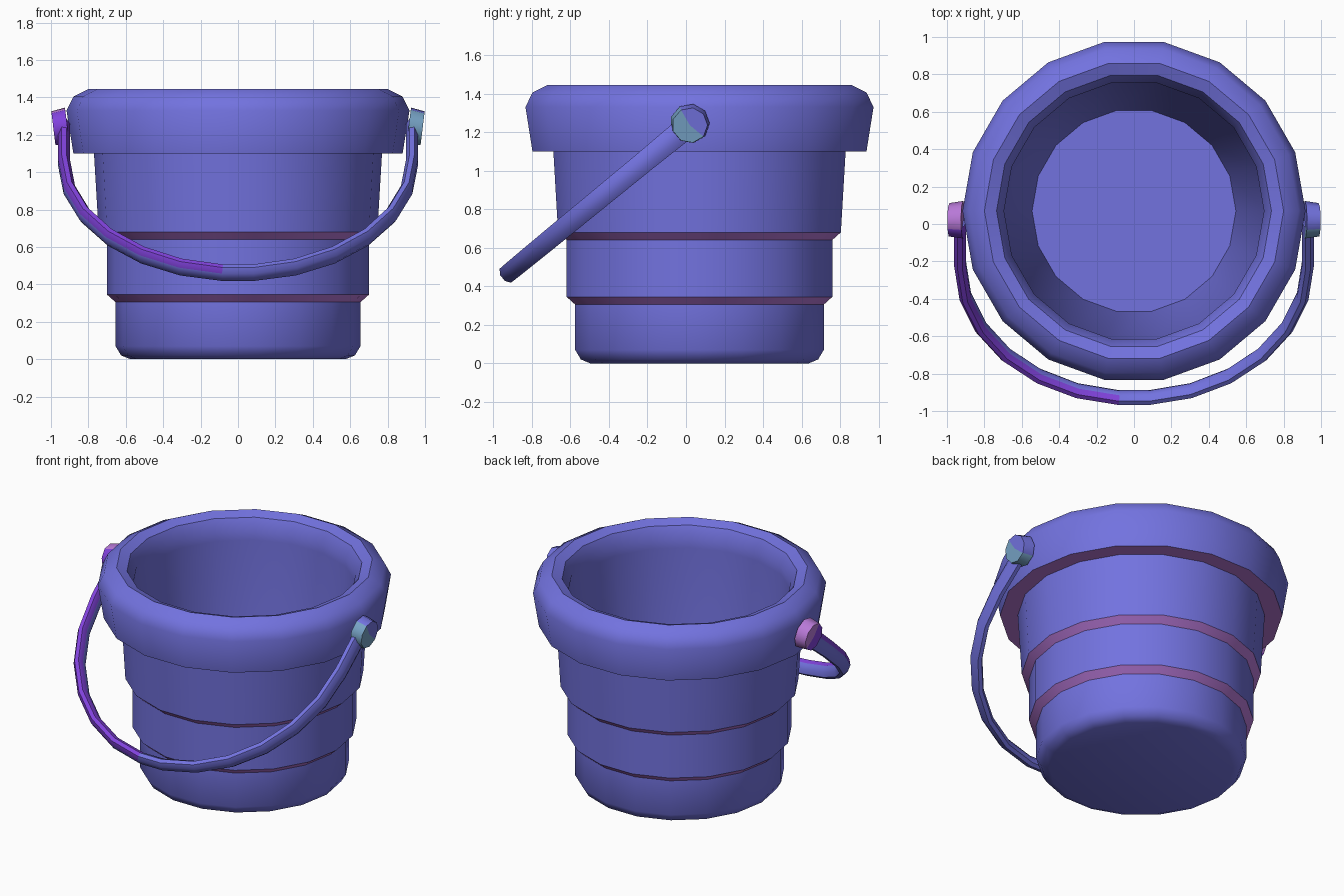
import bpy, bmesh, math
from mathutils import Vector, Matrix

if "Cube" in bpy.data.objects:
    bpy.data.objects.remove(bpy.data.objects["Cube"])


def material(name, rgb):
    m = bpy.data.materials.new(name)
    m.diffuse_color = (*rgb, 1)
    m.use_nodes = True
    m.node_tree.nodes["Principled BSDF"].inputs["Base Color"].default_value = m.diffuse_color
    return m


MATS = [material("slate blue", (0.17, 0.17, 0.74)),
        material("pink", (0.48, 0.19, 0.68)),
        material("violet", (0.22, 0.055, 0.72)),
        material("teal", (0.18, 0.36, 0.55))]
BLUE, PINK, VIOLET, TEAL = range(4)


def finish(bm, name, angle):
    bmesh.ops.recalc_face_normals(bm, faces=bm.faces[:])
    mesh = bpy.data.meshes.new(name)
    bm.to_mesh(mesh)
    bm.free()
    for m in MATS:
        mesh.materials.append(m)
    ob = bpy.data.objects.new(name, mesh)
    bpy.context.collection.objects.link(ob)
    bpy.ops.object.select_all(action='DESELECT')
    bpy.context.view_layer.objects.active = ob
    ob.select_set(True)
    bpy.ops.object.shade_smooth_by_angle(angle=math.radians(angle))
    return ob


def skin(bm, rings):
    """Join successive rings of verts; returns faces per span."""
    spans = []
    for a, b in zip(rings, rings[1:]):
        n = len(a)
        spans.append([bm.faces.new((a[i], a[(i + 1) % n], b[(i + 1) % n], b[i]))
                      for i in range(n)])
    return spans


# bucket shell: 18-sided lathe from outer base, over the rim, to inner floor
SIDES, CY = 18, 0.07
profile = [(0.575, 0), (0.625, 0.02), (0.655, 0.07), (0.655, 0.305),
           (0.70, 0.345), (0.70, 0.64), (0.745, 0.68), (0.77, 1.10),
           (0.88, 1.10), (0.917, 1.33), (0.88, 1.405), (0.80, 1.445),
           (0.735, 1.42), (0.695, 1.34), (0.70, 1.28), (0.545, 0.08)]
pink_spans = {3, 5, 7}          # step ledges and underside of the rim
bm = bmesh.new()
rings = []
for r, z in profile:
    rings.append([bm.verts.new((r * math.cos(2 * math.pi * i / SIDES),
                                CY + r * math.sin(2 * math.pi * i / SIDES), z))
                  for i in range(SIDES)])
for k, faces in enumerate(skin(bm, rings)):
    for f in faces:
        f.material_index = PINK if k in pink_spans else BLUE
bm.faces.new(rings[0])
bm.faces.new(rings[-1])
finish(bm, "bucket", 40)

# handle: flattened tube along a tilted U, hanging towards the front
pivot = Vector((0, 0.02, 1.24))
down = Vector((0, -0.773, -0.634))
normal = Vector((0, -0.634, 0.773))
R, D = 0.93, 0.30
half = [(R, 0.0, 0.066), (R, 0.15, 0.063)]
for k in range(7):
    a = math.radians(5 + 14.17 * (6 - k))
    half.append((R * math.sin(a), D + R * math.cos(a), 0.06 - 0.0016 * k))
path = half + [(-x, d, w) for x, d, w in reversed(half)]
bm = bmesh.new()
rings = []
for i, (x, d, w) in enumerate(path):
    p, q = path[max(i - 1, 0)], path[min(i + 1, len(path) - 1)]
    tangent = (Vector((q[0] - p[0], 0, 0)) + down * (q[1] - p[1])).normalized()
    side = tangent.cross(normal)
    c = Vector((x, 0, 0)) + pivot + down * d
    rings.append([bm.verts.new(c + side * 0.034 * math.cos(math.pi * (j + .5) / 4)
                               + normal * w * math.sin(math.pi * (j + .5) / 4))
                  for j in range(8)])
skin(bm, rings)
bm.faces.new(rings[0])
bm.faces.new(rings[-1])
bm.normal_update()
bmesh.ops.recalc_face_normals(bm, faces=bm.faces[:])
for f in bm.faces:              # left half is painted on its upper front side
    c = f.calc_center_median()
    if c.x < -0.09 and f.normal.dot(normal) > 0.2:
        f.material_index = VIOLET
finish(bm, "handle", 50)

# pivot discs at both handle ends, leaning with the rim
for s, name in ((1, "right_pivot"), (-1, "left_pivot")):
    bm = bmesh.new()
    bmesh.ops.create_cone(bm, cap_ends=True, cap_tris=True, segments=9,
                          radius1=0.103, radius2=0.092, depth=0.075)
    bm.transform(Matrix.Translation((s * 0.95, 0.02, 1.24))
                 @ Matrix.Rotation(s * math.radians(97), 4, 'Y'))
    for f in bm.faces:
        c = f.calc_center_median()
        low = (c.y - 0.02) + (1.24 - c.z) * -1 < 0
        if s > 0:
            f.material_index = TEAL if low else BLUE
        else:
            f.material_index = VIOLET if low else PINK
    finish(bm, name, 40)
